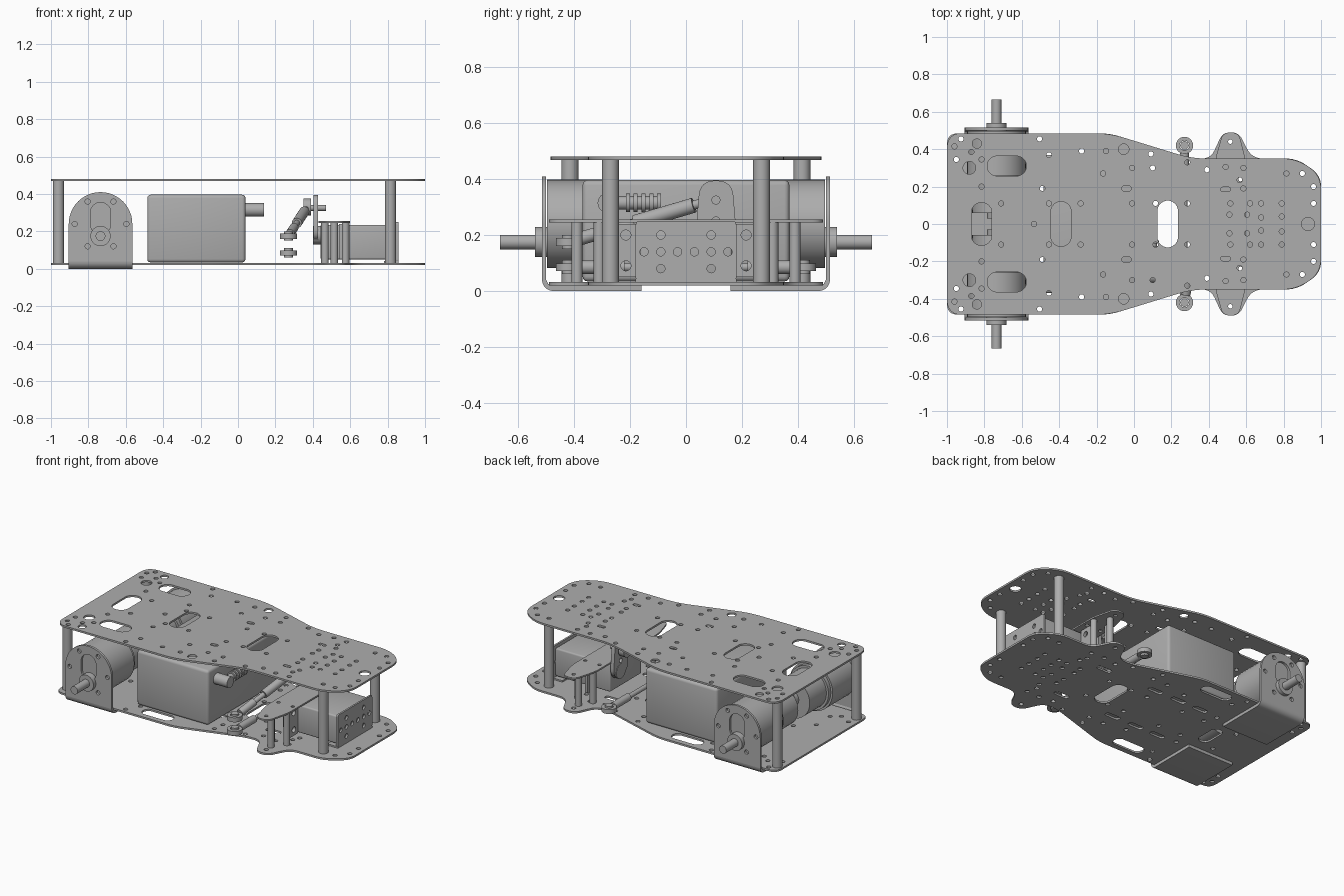
import bpy
import bmesh
import math
from mathutils import Matrix, Vector

old = bpy.data.objects.get("Cube")
if old:
    bpy.data.objects.remove(old)

GREY = (0.42, 0.42, 0.42, 1)
grey = bpy.data.materials.new("plain grey")
grey.use_nodes = True
grey.diffuse_color = GREY
grey.node_tree.nodes["Principled BSDF"].inputs["Base Color"].default_value = GREY

# Orientations: local outline plane mapped to the world
FLAT = Matrix.Identity(4)
FACE_Y = Matrix.Rotation(math.pi / 2, 4, "X")
FACE_X = Matrix(((0, 0, 1, 0), (1, 0, 0, 0), (0, 1, 0, 0), (0, 0, 0, 1)))


def finish(name, mesh):
    mesh.materials.clear()
    mesh.materials.append(grey)
    ob = bpy.data.objects.new(name, mesh)
    bpy.context.collection.objects.link(ob)
    bpy.ops.object.select_all(action="DESELECT")
    ob.select_set(True)
    bpy.context.view_layer.objects.active = ob
    bpy.ops.object.shade_smooth_by_angle(angle=math.radians(35))
    return ob


def rounded(points, radius, steps=6):
    """Closed outline with softened corners."""
    out = []
    pts = [Vector(p) for p in points]
    for i, p in enumerate(pts):
        a, b = pts[i - 1] - p, pts[(i + 1) % len(pts)] - p
        r = min(radius, a.length * 0.48, b.length * 0.48)
        s, e = p + a.normalized() * r, p + b.normalized() * r
        for k in range(steps + 1):
            t = k / steps
            out.append(s * (1 - t) ** 2 + p * 2 * t * (1 - t) + e * t * t)
    return out


def slot(x, y, r, hx=0.0, hy=0.0, n=20):
    """Round hole, or a slot when hx or hy is given."""
    out = []
    for k in range(n):
        a = 2 * math.pi * (k + 0.5) / n
        c, s = math.cos(a), math.sin(a)
        out.append((x + r * c + math.copysign(hx, c), y + r * s + math.copysign(hy, s)))
    return out


def plate(name, loops, thick, at=(0, 0, 0), turn=FLAT):
    """Sheet with holes: the first loop is the outline."""
    cu = bpy.data.curves.new(name, "CURVE")
    cu.dimensions = "2D"
    cu.fill_mode = "BOTH"
    cu.extrude = thick / 2
    for loop in loops:
        sp = cu.splines.new("POLY")
        sp.points.add(len(loop) - 1)
        for pt, co in zip(sp.points, loop):
            pt.co = (co[0], co[1], 0, 1)
        sp.use_cyclic_u = True
    tmp = bpy.data.objects.new(name + "_curve", cu)
    bpy.context.collection.objects.link(tmp)
    deps = bpy.context.evaluated_depsgraph_get()
    mesh = bpy.data.meshes.new_from_object(tmp.evaluated_get(deps))
    bpy.data.objects.remove(tmp)
    mesh.transform(Matrix.Translation(at) @ turn)
    return finish(name, mesh)


def rod(name, a, b, r, r2=None, sides=32):
    a, b = Vector(a), Vector(b)
    bm = bmesh.new()
    bmesh.ops.create_cone(bm, cap_ends=True, segments=sides, radius1=r,
                          radius2=r if r2 is None else r2, depth=(b - a).length)
    turn = (b - a).to_track_quat("Z", "Y").to_matrix().to_4x4()
    bm.transform(Matrix.Translation((a + b) / 2) @ turn)
    mesh = bpy.data.meshes.new(name)
    bm.to_mesh(mesh)
    bm.free()
    return finish(name, mesh)


def box(name, lo, hi, bevel=0.0):
    lo, hi = Vector(lo), Vector(hi)
    bm = bmesh.new()
    bmesh.ops.create_cube(bm, size=1, matrix=Matrix.Translation((lo + hi) / 2)
                          @ Matrix.Diagonal((*(hi - lo), 1)))
    if bevel:
        bmesh.ops.bevel(bm, geom=bm.edges[:], offset=bevel, segments=3,
                        profile=0.5, affect="EDGES")
    mesh = bpy.data.meshes.new(name)
    bm.to_mesh(mesh)
    bm.free()
    return finish(name, mesh)


def mirrored(half):
    return half + [(x, -y) for x, y in reversed(half)]


# Chassis plates
rear = [(-1, 0.485), (-0.13, 0.485), (0.31, 0.35)]
nose = [(0.87, 0.35), (1, 0.26)]
ear = [(0.41, 0.35), (0.475, 0.49), (0.56, 0.49), (0.63, 0.35)]
small = [(-.96, .415), (-.925, .455), (-.87, .385), (-.95, .345), (-.815, .345), (-.815, .2),
         (-.49, .19), (-.505, .455), (-.455, .37), (-.71, .11), (-.455, .11), (-.285, .11),
         (-.165, .27), (-.01, .11), (.115, .11), (.09, .375), (-.01, .3), (.1, .3),
         (.285, .33), (.285, .11), (.39, .29), (.49, .305), (.565, .235), (.585, .3),
         (.585, .19), (.51, .05), (.515, .11), (.605, .05), (.62, .11), (.68, .035),
         (.68, .11), (.79, .04), (.79, .11), (.815, .27), (.9, .27), (.96, .2), (.96, .11)]
holes = [slot(x, s * y, 0.014, n=12) for x, y in small for s in (1, -1)]
holes.append(slot(0.18, 0, 0.055, hy=0.07))
top_holes = [slot(-0.815, 0, 0.055, hy=0.06), slot(-0.39, 0, 0.055, hy=0.065),
             slot(0.93, 0, 0.035), slot(-0.535, 0, 0.014)]
low_holes = [slot(-0.6, 0, 0.04, hy=0.05)]
for s in (1, -1):
    top_holes += [slot(-0.68, s * 0.31, 0.053, hx=0.052), slot(-0.88, s * 0.3, 0.034),
                  slot(-0.84, s * 0.43, 0.025), slot(-0.055, s * 0.4, 0.028),
                  slot(-0.28, s * 0.39, 0.014), slot(-0.15, s * 0.39, 0.014),
                  slot(-0.04, s * 0.19, 0.014, hx=0.012), slot(0.49, s * 0.185, 0.012, hx=0.015)]
    low_holes += [slot(-0.3, s * 0.41, 0.04, hx=0.07), slot(0.515, s * 0.44, 0.014)]
    low_holes += [slot(x, s * 0.2, 0.018, hx=0.035) for x in (-0.35, -0.18, 0.0, 0.4)]
plate("top_plate", [rounded(mirrored(rear + nose), 0.08)] + holes + top_holes, 0.012, (0, 0, 0.475))
plate("bottom_plate", [rounded(mirrored(rear + ear + nose), 0.06)] + holes + low_holes,
      0.012, (0, 0, 0.026))

# Parts repeated on both sides
arch = [(0.17 * math.cos(a), 0.17 * math.sin(a)) for a in
        (math.pi * k / 24 for k in range(25))] + [(-0.17, -0.2), (0.17, -0.2)]
bolt_holes = [slot(0.138 * math.cos(a), 0.138 * math.sin(a), 0.014, n=12)
              for a in (math.radians(d) for d in (0, 60, 120, 180, 240, 300))]
bend = [(0.16, 0), (0.475, 0)]
bend += [(0.475 + 0.04 * math.sin(a), 0.04 - 0.04 * math.cos(a)) for a in
         (math.pi * k / 12 for k in range(1, 7))]
bend += [(0.5, 0.04), (0.493, 0.025), (0.475, 0.02), (0.16, 0.02)]
MX, MZ = -0.735, 0.24
for side, s in (("left", 1), ("right", -1)):
    def along(name, y0, y1, r, z=MZ, r2=None):
        rod(side + name, (MX, s * y0, z), (MX, s * y1, z), r, r2)

    # Motor with its bracket and output shaft
    plate(side + "_motor_bracket", [arch] + bolt_holes + [slot(0, 0.03, 0.055, hy=0.03)],
          0.015, (MX, s * 0.5075, MZ), FACE_Y)
    plate(side + "_bracket_foot", [[(s * y, z) for y, z in bend]], 0.34, (MX, 0, 0), FACE_X)
    along("_gearbox", 0.26, 0.498, 0.158)
    along("_motor_band", 0.235, 0.26, 0.145)
    along("_motor_can", 0.06, 0.235, 0.13)
    along("_motor_cap", 0.03, 0.06, 0.05)
    along("_shaft_boss", 0.49, 0.54, 0.054, 0.175)
    along("_shaft", 0.53, 0.665, 0.026, 0.175)

    # Standoffs between the plates
    for label, x, y in (("_rear_post", -0.96, 0.415), ("_front_post", 0.815, 0.27)):
        rod(side + label, (x, s * y, 0.03), (x, s * y, 0.472), 0.03)
    for i, (x, y) in enumerate(((0.465, 0.31), (0.515, 0.39), (0.575, 0.31))):
        rod(f"{side}_steering_post_{i + 1}", (x, s * y, 0.03), (x, s * y, 0.246), 0.02)

    # Lower track rod ends
    plate(side + "_rod_eye", [slot(0.27, s * 0.42, 0.046, n=32), slot(0.27, s * 0.42, 0.026)],
          0.028, (0, 0, 0.085))
    rod(side + "_rod_ball", (0.27, s * 0.42, 0.06), (0.27, s * 0.42, 0.11), 0.023)
    rod(side + "_rod_sleeve", (0.27, s * 0.38, 0.085), (0.27, s * 0.22, 0.085), 0.024)
    plate(side + "_servo_tab", [rounded([(s * 0.17, 0.05), (s * 0.26, 0.05), (s * 0.26, 0.24),
          (s * 0.17, 0.24)], 0.01)] + [slot(s * 0.215, z, 0.018) for z in (0.09, 0.2)],
          0.02, (0.55, 0, 0), FACE_X)
rod("track_rod", (0.27, -0.3, 0.085), (0.27, 0.3, 0.085), 0.015)

# Battery case with elbow plug
box("battery_case", (-0.485, -0.37, 0.034), (0.04, 0.37, 0.396), 0.018)
rod("plug_collar", (0.03, -0.28, 0.315), (0.14, -0.28, 0.315), 0.036)
rod("plug_boot", (0.1, -0.28, 0.315), (0.1, -0.09, 0.315), 0.024)
for i in range(5):
    y = -0.215 + i * 0.028
    rod(f"plug_rib_{i + 1}", (0.1, y, 0.315), (0.1, y + 0.014, 0.315), 0.033)

# Upper steering plate
ears = [(0.43, 0.33)] + ear[1:3] + [(0.6, 0.33)]
plate("steering_plate", [rounded(mirrored(ears), 0.05)]
      + [slot(x, s * y, 0.012, n=12) for x, y in ((0.515, 0.44), (0.465, 0.24), (0.57, 0.24))
         for s in (1, -1)], 0.01, (0, 0, 0.25))

# Steering servo and perforated mount
box("servo_body", (0.44, -0.165, 0.05), (0.845, 0.165, 0.235), 0.01)
mount_holes = [slot(y, 0.14, 0.015, n=14) for y in (-.15, -.09, -.03, .03, .09, .15)]
mount_holes += [slot(y, z, 0.015, n=14) for y in (-0.09, 0.09) for z in (0.08, 0.2)]
plate("servo_mount", [rounded([(-.18, .035), (.18, .035), (.18, .25), (-.18, .25)], 0.015)]
      + mount_holes, 0.012, (0.852, 0, 0), FACE_X)
box("servo_mount_foot", (0.78, -0.18, 0.03), (0.858, 0.18, 0.042))

# Servo horn and steering link
horn = rounded([(0.05, 0.395), (0.165, 0.395), (0.185, 0.15), (0.03, 0.15)], 0.07)
plate("servo_horn", [horn, slot(0.107, 0.25, 0.015)], 0.025, (0.415, 0, 0), FACE_X)
rod("horn_hub", (0.4, 0.107, 0.18), (0.45, 0.107, 0.18), 0.05)
rod("horn_pin", (0.35, 0.107, 0.325), (0.47, 0.107, 0.325), 0.016)
start, end = Vector((0.27, -0.42, 0.175)), Vector((0.37, 0.107, 0.33))
rod("steering_link", start.lerp(end, 0.08), start.lerp(end, 0.95), 0.016)
rod("steering_link_sleeve", start.lerp(end, 0.45), start.lerp(end, 0.85), 0.027)
rod("steering_link_lower_sleeve", start.lerp(end, 0.08), start.lerp(end, 0.3), 0.024)
rod("link_top_ball", (0.35, 0.107, 0.33), (0.39, 0.107, 0.33), 0.045)
plate("link_eye", [slot(0.27, -0.42, 0.046, n=32), slot(0.27, -0.42, 0.026)], 0.03, (0, 0, 0.175))
rod("link_ball", (0.27, -0.42, 0.15), (0.27, -0.42, 0.2), 0.023)
